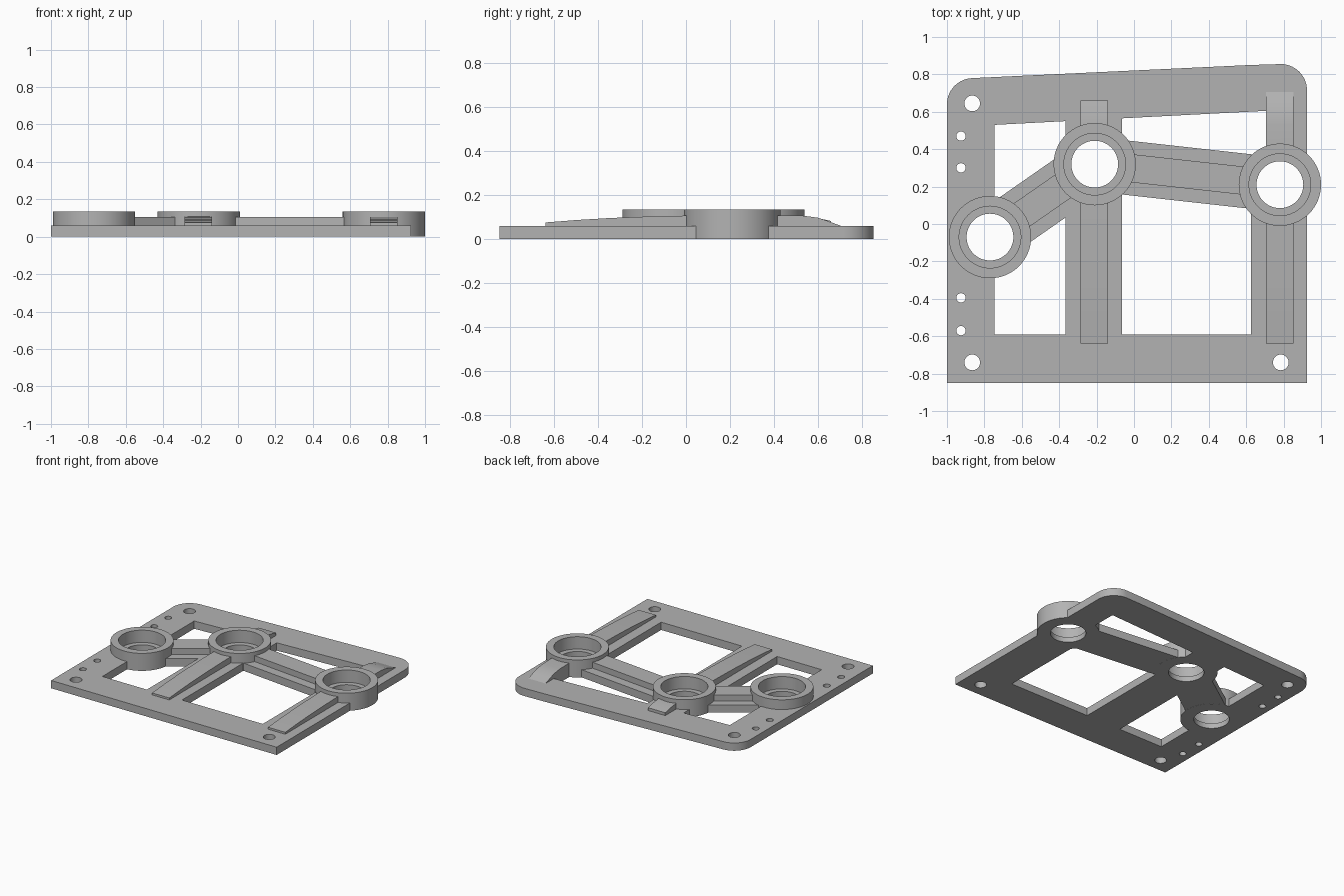
import bpy, bmesh, math
from mathutils import Vector, Matrix

cube = bpy.data.objects.get("Cube")
if cube:
    bpy.data.objects.remove(cube, do_unlink=True)

grey = bpy.data.materials.new("machined_grey")
grey.use_nodes = True
grey.diffuse_color = (0.45, 0.45, 0.45, 1)
grey.node_tree.nodes["Principled BSDF"].inputs["Base Color"].default_value = grey.diffuse_color

THICK, ARM_TOP, RIM = 0.06, 0.105, 0.135
BOSSES = [("right", Vector((-0.77, -0.07))), ("middle", Vector((-0.21, 0.32))),
          ("left", Vector((0.78, 0.21)))]


def finish(name, bm):
    bmesh.ops.recalc_face_normals(bm, faces=bm.faces[:])
    mesh = bpy.data.meshes.new(name)
    bm.to_mesh(mesh)
    bm.free()
    mesh.materials.append(grey)
    obj = bpy.data.objects.new(name, mesh)
    bpy.context.collection.objects.link(obj)
    return obj


def activate(obj):
    for o in bpy.context.selected_objects:
        o.select_set(False)
    bpy.context.view_layer.objects.active = obj
    obj.select_set(True)


def smooth(obj):
    activate(obj)
    bpy.ops.object.shade_smooth_by_angle(angle=math.radians(25))


def add_prism(bm, points, low, high, along_x=False):
    """Extrude a flat outline upward, or a side profile along x."""
    place = (lambda p, d: (d, p[0], p[1])) if along_x else (lambda p, d: (p[0], p[1], d))
    face = bm.faces.new([bm.verts.new(place(p, low)) for p in points])
    ext = bmesh.ops.extrude_face_region(bm, geom=[face])
    shift = Vector(place((0, 0), high - low))
    bmesh.ops.translate(bm, vec=shift, verts=[v for v in ext["geom"] if isinstance(v, bmesh.types.BMVert)])


def prism(name, *outlines, low=0, high=THICK, along_x=False):
    bm = bmesh.new()
    for points in outlines:
        add_prism(bm, points, low, high, along_x)
    return finish(name, bm)


def circle(x, y, r, n=64):
    return [(x + r * math.cos(math.tau * i / n), y + r * math.sin(math.tau * i / n)) for i in range(n)]


def arc(x, y, r, start, end, n=14):
    angles = [math.radians(start + (end - start) * i / n) for i in range(n + 1)]
    return [(x + r * math.cos(a), y + r * math.sin(a)) for a in angles]


def cut(obj, *outlines):
    """Cut vertical openings through an object."""
    cutter = prism("cutter", *outlines, low=-0.1, high=0.3)
    cutter.hide_render = True
    mod = obj.modifiers.new("cut", "BOOLEAN")
    mod.operation, mod.solver, mod.object = "DIFFERENCE", "EXACT", cutter
    activate(obj)
    bpy.ops.object.modifier_apply(modifier=mod.name)
    bpy.data.objects.remove(cutter, do_unlink=True)


# The sleeves fill these clearances
clearances = [circle(c.x, c.y, 0.2) for _, c in BOSSES]

# Base plate with two rounded back corners
outline = [(-1, -0.85), (0.925, -0.85)]
outline += arc(0.785, 0.715, 0.14, 0, 90)
outline += [(0.62, 0.85)]
outline += arc(-0.86, 0.64, 0.14, 93, 180)
plate = prism("base_plate", outline)
right_window = [(-0.745, -0.59), (-0.365, -0.59), (-0.365, 0.55), (-0.745, 0.53)]
left_window = [(-0.065, -0.59), (0.625, -0.59), (0.625, 0.2), (0.705, 0.2),
               (0.705, 0.605), (-0.065, 0.565)]
cut(plate, right_window, left_window)
holes = [circle(x, y, 0.042, 32) for x, y in ((-0.865, 0.645), (-0.865, -0.74), (0.785, -0.74))]
holes += [circle(-0.925, y, 0.025, 24) for y in (0.47, 0.3, -0.395, -0.57)]
cut(plate, *holes)
cut(plate, *clearances)
smooth(plate)

# Arms joining neighbouring sleeves, each with a raised rib
for (name_a, a), (name_b, b) in zip(BOSSES, BOSSES[1:]):
    side = (b - a).normalized().orthogonal()
    for part, half, low, high in (("arm", 0.145, 0.0005, THICK - 0.0005),
                                  ("arm_rib", 0.075, 0.05, ARM_TOP)):
        bar = prism(f"{name_a}_{part}", [a + side * half, b + side * half, b - side * half, a - side * half],
                    low=low, high=high)
        cut(bar, *clearances)

# Arched ribs running front to back
front = [(-0.64, 0.05), (-0.64, 0.075), (-0.5, 0.086), (-0.35, 0.095), (-0.2, 0.101), (0, 0.106), (0.2, 0.108)]
backs = {"middle": [(0.4, 0.108), (0.53, 0.104), (0.6, 0.095), (0.66, 0.082), (0.66, 0.05)],
         "left": [(0.4, 0.108), (0.53, 0.106), (0.6, 0.097), (0.65, 0.08), (0.705, 0.06), (0.705, 0.05)]}
for name, x in (("middle", -0.285), ("left", 0.705)):
    rib = prism(f"{name}_long_rib", front + backs[name], low=x, high=x + 0.147, along_x=True)
    cut(rib, *clearances)
    smooth(rib)

# Stepped bearing sleeves, turned from one profile
section = [(0.125, 0), (0.22, 0), (0.22, RIM), (0.165, RIM), (0.165, 0.04), (0.125, 0.04)]
for name, c in BOSSES:
    bm = bmesh.new()
    verts = [bm.verts.new((r, 0, z)) for r, z in section]
    edges = [bm.edges.new((verts[i - 1], verts[i])) for i in range(len(verts))]
    bmesh.ops.spin(bm, geom=verts + edges, cent=(0, 0, 0), axis=(0, 0, 1), angle=math.tau, steps=64)
    bmesh.ops.remove_doubles(bm, verts=bm.verts[:], dist=1e-4)
    bmesh.ops.transform(bm, matrix=Matrix.Translation((c.x, c.y, 0)), verts=bm.verts[:])
    smooth(finish(f"{name}_sleeve", bm))
